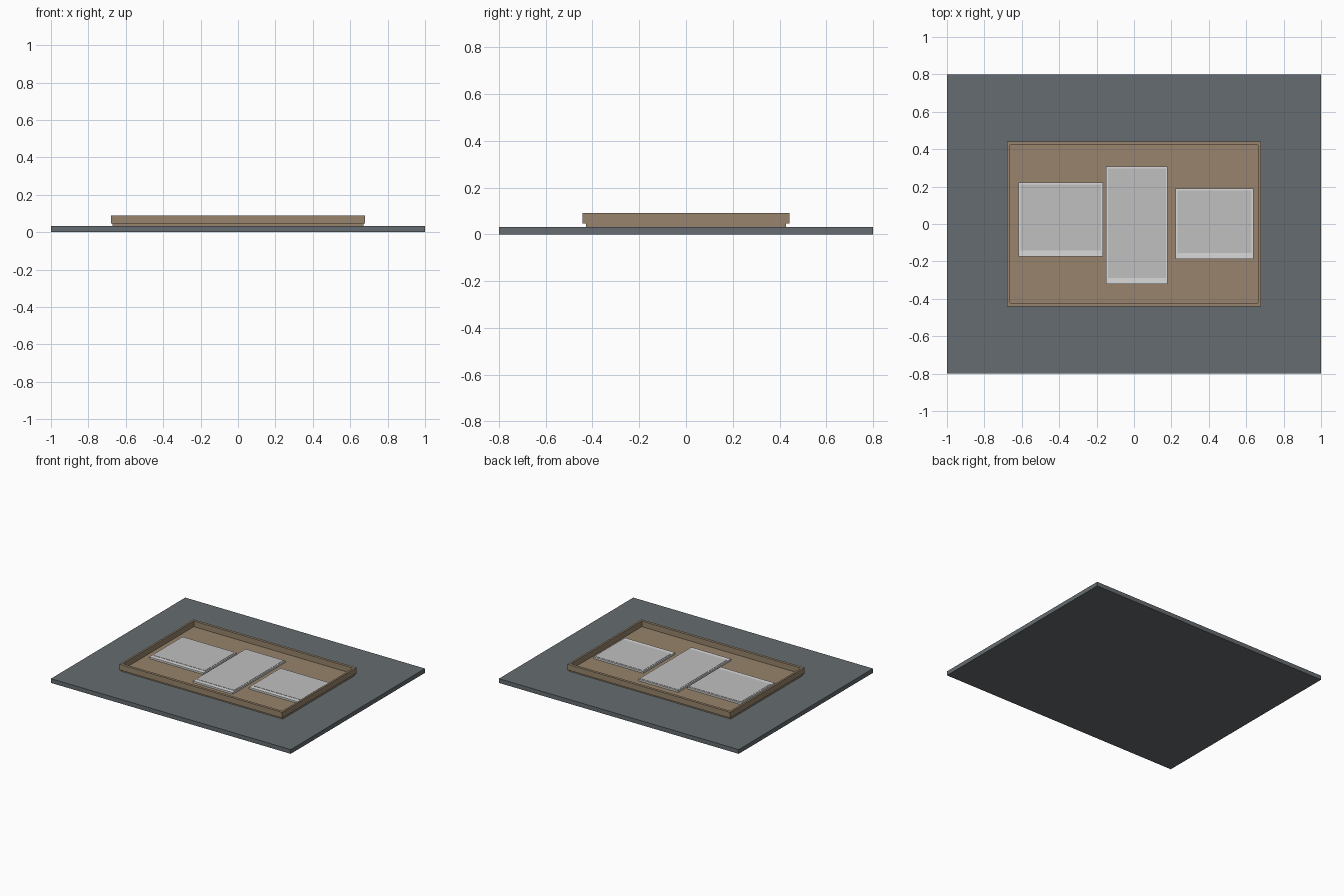
import bpy

cube = bpy.data.objects.get("Cube")
if cube:
    bpy.data.objects.remove(cube, do_unlink=True)


def material(name, color):
    mat = bpy.data.materials.new(name)
    mat.use_nodes = True
    rgba = (*color, 1)
    mat.diffuse_color = rgba
    mat.node_tree.nodes["Principled BSDF"].inputs["Base Color"].default_value = rgba
    return mat


slate = material("slate_grey", (0.13, 0.15, 0.16))
wood = material("warm_brown", (0.31, 0.23, 0.15))
paper = material("pale_paper", (0.70, 0.70, 0.70))
picture = material("picture_grey", (0.53, 0.53, 0.53))


def box(name, low, high, mat):
    """Box between two opposite corners."""
    bpy.ops.mesh.primitive_cube_add(size=1)
    obj = bpy.context.object
    obj.name = name
    size = [b - a for a, b in zip(low, high)]
    mid = [(a + b) / 2 for a, b in zip(low, high)]
    for v in obj.data.vertices:
        v.co = [m + c * s for m, c, s in zip(mid, v.co, size)]
    obj.data.materials.append(mat)
    return obj


# Ground slab and tray floor
BASE, FLOOR, RIM = 0.032, 0.047, 0.09
box("base_slab", (-1, -0.8, 0), (1, 0.8, BASE), slate)
box("tray_floor", (-0.672, -0.427, BASE), (0.672, 0.427, FLOOR), wood)

# Raised rim: long rails front and back, short rails between them
for side, y in (("front", -0.432), ("back", 0.432)):
    box(side + "_rail", (-0.678, y - 0.01, FLOOR), (0.678, y + 0.01, RIM), wood)
for side, x in (("right", -0.671), ("left", 0.671)):
    box(side + "_rail", (x - 0.007, -0.422, FLOOR), (x + 0.007, 0.422, RIM), wood)

# Prints lying in the tray, each with a wider margin at the front
TOP, SIDE, FRONT = 0.06, 0.01, 0.033
for name, x0, x1, y0, y1 in (
    ("right", -0.617, -0.166, -0.175, 0.222),
    ("middle", -0.15, 0.18, -0.322, 0.307),
    ("left", 0.222, 0.639, -0.187, 0.19),
):
    box(name + "_print_card", (x0, y0, FLOOR), (x1, y1, TOP), paper)
    box(name + "_print_picture", (x0 + SIDE, y0 + FRONT, TOP),
        (x1 - SIDE, y1 - SIDE, TOP + 0.002), picture)
